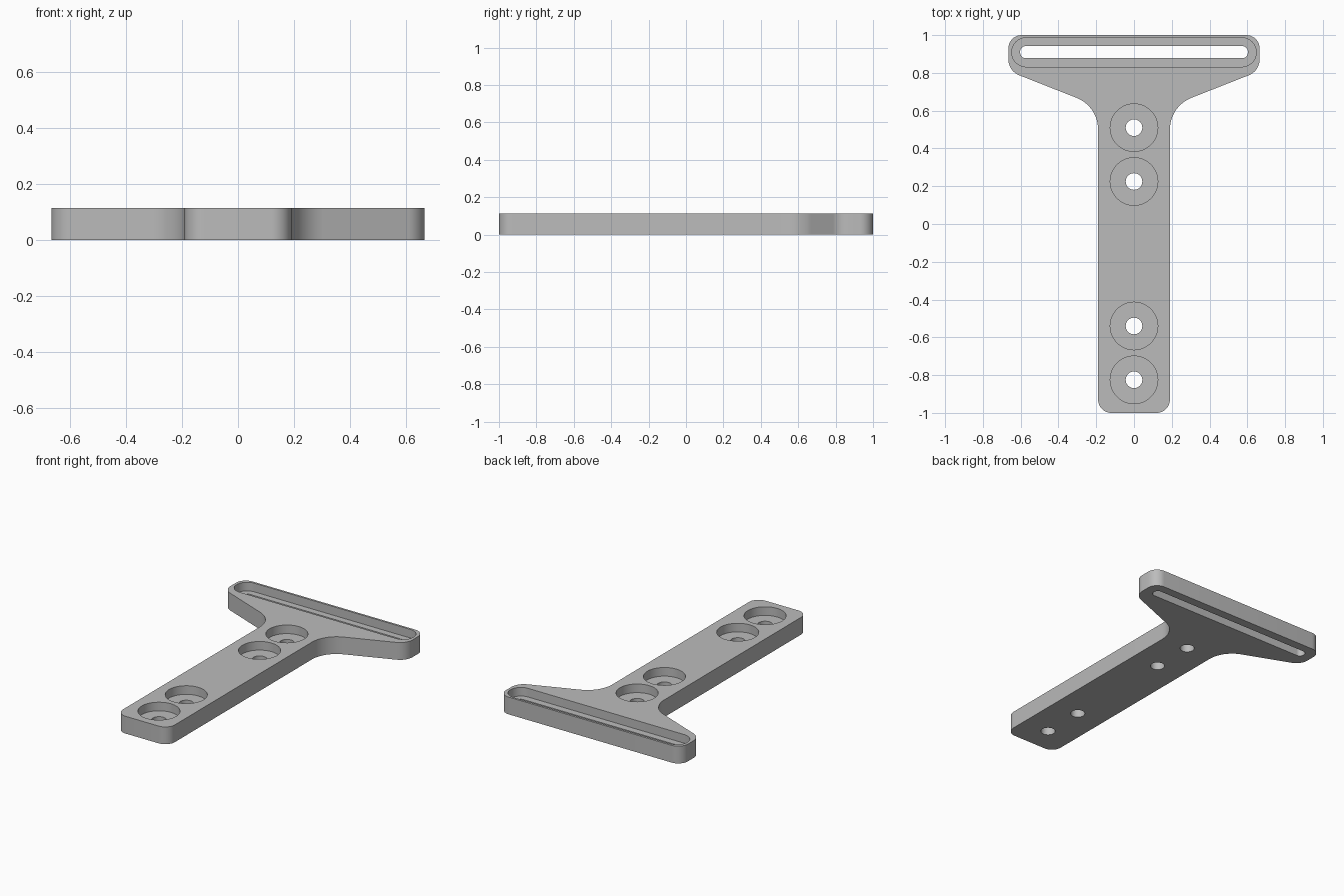
import bpy, bmesh, math
from mathutils import Vector

if "Cube" in bpy.data.objects:
    bpy.data.objects.remove(bpy.data.objects["Cube"])

H = 0.114          # plate thickness
LEDGE = 0.057      # height of the counterbore floors

grey = bpy.data.materials.new("light grey")
grey.diffuse_color = (0.5, 0.5, 0.5, 1)
grey.use_nodes = True
grey.node_tree.nodes["Principled BSDF"].inputs["Base Color"].default_value = grey.diffuse_color


def rounded(points, steps=10):
    """Counter-clockwise outline with each (x, y, radius) corner filleted."""
    out = []
    n = len(points)
    for i, (x, y, r) in enumerate(points):
        p = Vector((x, y))
        a = (Vector(points[i - 1][:2]) - p).normalized()
        b = (Vector(points[(i + 1) % n][:2]) - p).normalized()
        half = a.angle(b) / 2
        centre = p + (a + b).normalized() * (r / math.sin(half))
        start = p + a * (r / math.tan(half)) - centre
        end = p + b * (r / math.tan(half)) - centre
        sweep = start.angle_signed(end)
        for k in range(steps + 1):
            t = -sweep * k / steps
            c, s = math.cos(t), math.sin(t)
            out.append((centre.x + start.x * c - start.y * s,
                        centre.y + start.x * s + start.y * c))
    return out


def circle(y, r, n=48):
    return [(r * math.cos(2 * math.pi * k / n), y + r * math.sin(2 * math.pi * k / n))
            for k in range(n)]


def box_outline(x, y0, y1, r):
    return rounded([(-x, y0, r), (x, y0, r), (x, y1, r), (-x, y1, r)])


def prism(name, outline, z0, z1):
    bm = bmesh.new()
    face = bm.faces.new([bm.verts.new((x, y, z0)) for x, y in outline])
    top = bmesh.ops.extrude_face_region(bm, geom=[face])["geom"]
    bmesh.ops.translate(bm, vec=(0, 0, z1 - z0),
                        verts=[v for v in top if isinstance(v, bmesh.types.BMVert)])
    bmesh.ops.recalc_face_normals(bm, faces=bm.faces)
    me = bpy.data.meshes.new(name)
    bm.to_mesh(me)
    bm.free()
    me.materials.append(grey)
    ob = bpy.data.objects.new(name, me)
    bpy.context.collection.objects.link(ob)
    return ob


# T-shaped plate: right half of the outline, mirrored to the left
right = [(0.19, -1, 0.07), (0.19, 0.623, 0.18), (0.665, 0.81, 0.09), (0.665, 1, 0.07)]
left = [(-x, y, r) for x, y, r in reversed(right)]
plate = prism("t_plate", rounded(right + left), 0, H)

# Counterbored screw holes and the recessed slot
cutters = []
for y in (0.51, 0.225, -0.54, -0.825):
    cutters.append(prism("counterbore_cutter", circle(y, 0.126), LEDGE, H + 0.1))
    cutters.append(prism("hole_cutter", circle(y, 0.044, 32), -0.1, H + 0.05))
cutters.append(prism("recess_cutter", box_outline(0.647, 0.832, 0.986, 0.076), LEDGE, H + 0.1))
cutters.append(prism("slot_cutter", box_outline(0.603, 0.878, 0.942, 0.03), -0.1, H + 0.05))

bpy.context.view_layer.objects.active = plate
plate.select_set(True)
for c in cutters:
    c.hide_render = True
    mod = plate.modifiers.new("cut", "BOOLEAN")
    mod.operation = "DIFFERENCE"
    mod.solver = "EXACT"
    mod.object = c
    bpy.ops.object.modifier_apply(modifier=mod.name)
for c in cutters:
    bpy.data.objects.remove(c)

bpy.ops.object.select_all(action="DESELECT")
plate.select_set(True)
bpy.ops.object.shade_smooth_by_angle(angle=math.radians(30))
